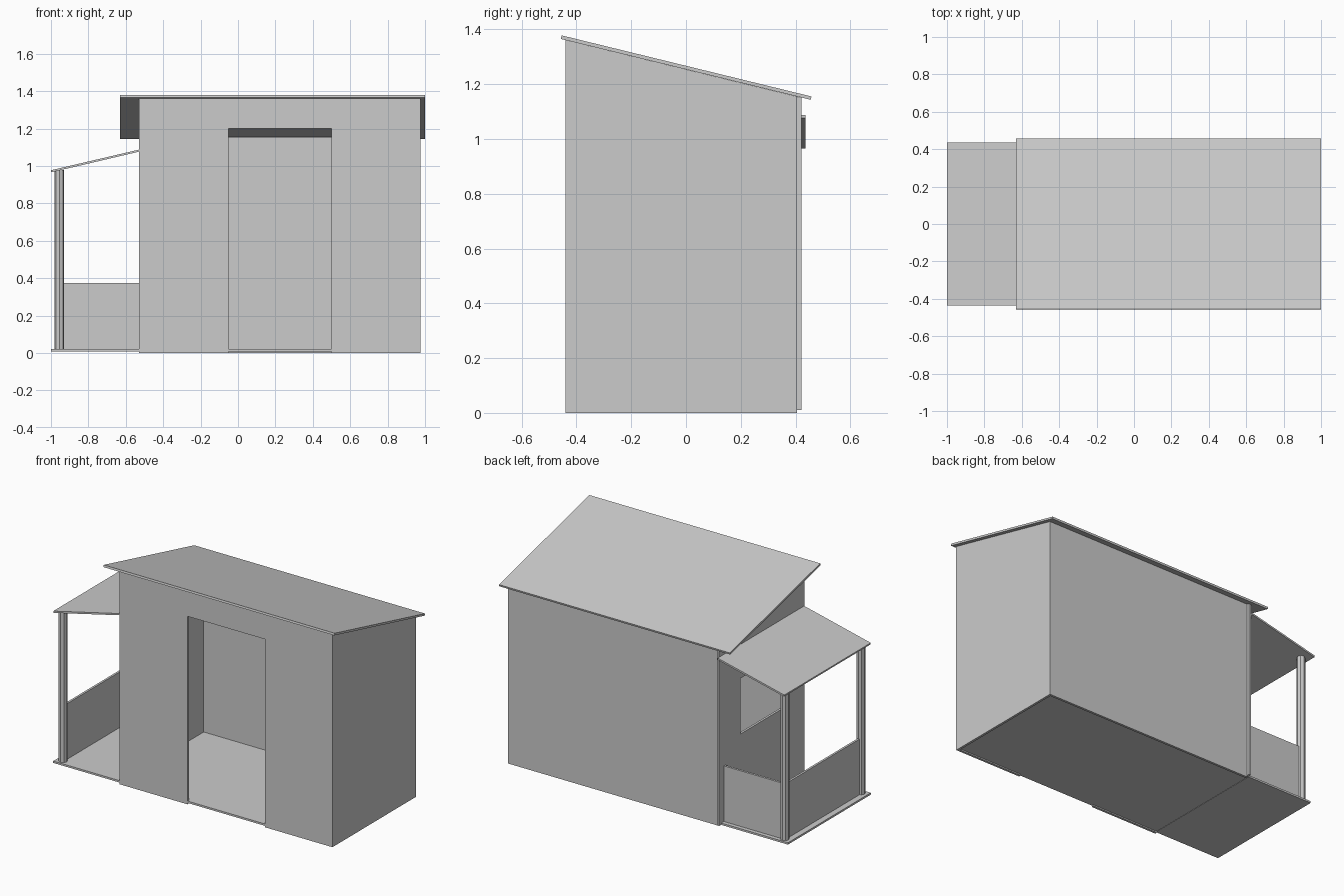
import bpy, bmesh
from mathutils import Vector

if "Cube" in bpy.data.objects:
    bpy.data.objects.remove(bpy.data.objects["Cube"])


def prism(name, pts, axis, a, b):
    """Extrude a flat profile along 'x' (pts are y,z), 'y' (x,z) or 'z' (x,y) from a to b."""
    place = {'x': lambda p, t: (t, p[0], p[1]),
             'y': lambda p, t: (p[0], t, p[1]),
             'z': lambda p, t: (p[0], p[1], t)}[axis]
    bm = bmesh.new()
    face = bm.faces.new([bm.verts.new(place(p, a)) for p in pts])
    ext = bmesh.ops.extrude_face_region(bm, geom=[face])
    move = Vector(place((0, 0), b - a))
    bmesh.ops.translate(bm, vec=move, verts=[v for v in ext['geom'] if isinstance(v, bmesh.types.BMVert)])
    bmesh.ops.recalc_face_normals(bm, faces=bm.faces)
    me = bpy.data.meshes.new(name)
    bm.to_mesh(me)
    bm.free()
    ob = bpy.data.objects.new(name, me)
    bpy.context.collection.objects.link(ob)
    return ob


def box(name, x0, x1, y0, y1, z0, z1):
    return prism(name, [(x0, y0), (x1, y0), (x1, y1), (x0, y1)], 'z', z0, z1)


def under_roof(y):
    return 1.365 - 0.244 * (y + 0.457)


T = 0.015                      # panel thickness
X0, X1 = -0.53, 0.975          # house ends
Y0, Y1 = -0.44, 0.405          # house front and back

# House floor and porch floor
box("house_floor", X0 + T, X1 - T, Y0 + 0.002, Y1 - T, 0.008, 0.02)
box("porch_floor", -1.0, X0, -0.435, 0.40, 0.008, 0.02)

# Front wall with doorway open at the bottom
top = under_roof(Y0)
prism("front_wall", [(X0, 0), (-0.05, 0), (-0.05, 1.2), (0.5, 1.2), (0.5, 0),
                     (X1, 0), (X1, top), (X0, top)], 'y', Y0, Y0 + T)

# Back wall
box("back_wall", X0 + T, X1 - T, Y1 - T, Y1, 0, under_roof(Y1))


# Side walls with sloping tops
def side_wall(name, x, y0, y1, z0):
    return prism(name, [(y0, z0), (y1, z0), (y1, under_roof(y1)), (y0, under_roof(y0))], 'x', x, x + T)


side_wall("right_wall", X1 - T, Y0 + T, Y1, 0)
left = side_wall("left_wall", X0, Y0 + T, 0.422, 0.01)

# Window opening from house to porch
cutter = box("window_cutter", X0 - 0.1, X0 + 0.1, -0.235, 0.205, 0.515, 0.87)
cutter.hide_render = True
cutter.hide_viewport = True
mod = left.modifiers.new("window", 'BOOLEAN')
mod.operation = 'DIFFERENCE'
mod.object = cutter

# Sloping house roof and porch roof
prism("house_roof", [(-0.457, 1.365), (0.455, 1.143), (0.458, 1.155), (-0.454, 1.378)], 'x', -0.63, 1.0)
prism("porch_roof", [(-0.998, 0.966), (X0, 1.076), (X0, 1.087), (-1.0, 0.977)], 'y', -0.435, 0.437)

# Porch posts
for name, y in (("front_post", -0.40), ("back_post", 0.367)):
    bpy.ops.mesh.primitive_cylinder_add(vertices=8, radius=0.026, depth=0.957,
                                        location=(-0.955, y, 0.02 + 0.957 / 2))
    bpy.context.object.name = name

# Low porch walls
box("porch_side_wall", -0.962, -0.948, -0.40, 0.367, 0.02, 0.375)
box("porch_back_wall", -0.955, X0, 0.36, 0.374, 0.02, 0.375)
